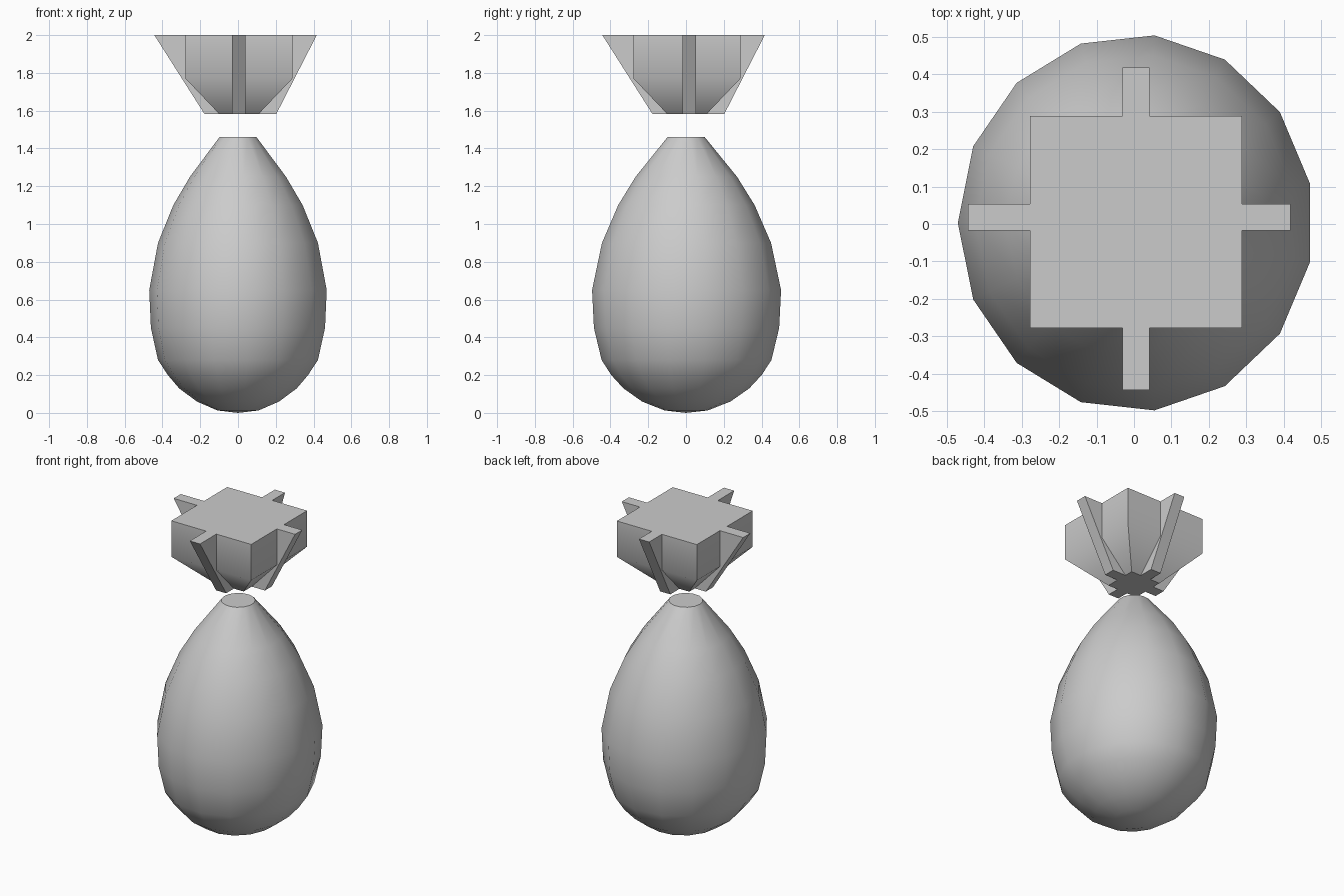
import bpy, bmesh
from math import cos, sin, pi, radians

if "Cube" in bpy.data.objects:
    bpy.data.objects.remove(bpy.data.objects["Cube"])


def finish(name, bm):
    bmesh.ops.recalc_face_normals(bm, faces=bm.faces)
    mesh = bpy.data.meshes.new(name)
    bm.to_mesh(mesh)
    bm.free()
    obj = bpy.data.objects.new(name, mesh)
    bpy.context.collection.objects.link(obj)
    bpy.ops.object.select_all(action='DESELECT')
    obj.select_set(True)
    bpy.context.view_layer.objects.active = obj
    bpy.ops.object.shade_smooth_by_angle(angle=radians(45))
    return obj


def loft(bm, rings):
    """Skin a list of equal-length point rings and cap both ends."""
    vs = [[bm.verts.new(p) for p in ring] for ring in rings]
    n = len(vs[0])
    for a, b in zip(vs, vs[1:]):
        for i in range(n):
            j = (i + 1) % n
            bm.faces.new((a[i], a[j], b[j], b[i]))
    bm.faces.new(vs[0])
    bm.faces.new(vs[-1])


# Sack body: 15-sided egg, slightly narrower in x (x radius, y radius, z)
SIDES = 15
profile = [(.11, .115, .013), (.22, .235, .06), (.315, .335, .13),
           (.375, .40, .20), (.428, .452, .28), (.466, .493, .45),
           (.475, .503, .65), (.428, .45, .90), (.346, .363, 1.10),
           (.257, .27, 1.25), (.099, .099, 1.46)]
bm = bmesh.new()
rings = []
for rx, ry, z in profile:
    k = rx / .475
    rings.append([(.005 * k + rx * cos(pi + 2 * pi * i / SIDES),
                   .003 * k + ry * sin(pi + 2 * pi * i / SIDES), z)
                  for i in range(SIDES)])
loft(bm, rings)
bm.verts.ensure_lookup_table()
base = min(bm.faces, key=lambda f: f.calc_center_median().z)
pole = bmesh.ops.poke(bm, faces=[base])['verts'][0]
pole.co = (0, 0, 0)
finish("sack_body", bm)

# Gathered top: square block tapering towards the neck
bm = bmesh.new()
loft(bm, [[(.005 + sx * h, .005 + sy * h, z)
           for sx, sy in ((-1, -1), (1, -1), (1, 1), (-1, 1))]
          for h, z in ((.105, 1.583), (.283, 1.77), (.283, 2))])
finish("gathered_top", bm)

# Crossed fins: two flared slabs through the block
outline = [(-.178, 1.583), (.203, 1.583), (.417, 2), (-.443, 2)]
for name, swap, centre in (("side_fins", False, .018), ("front_back_fins", True, .005)):
    bm = bmesh.new()
    loft(bm, [[(w, u, z) if swap else (u, w, z) for u, z in outline]
              for w in (centre - .036, centre + .036)])
    finish(name, bm)
